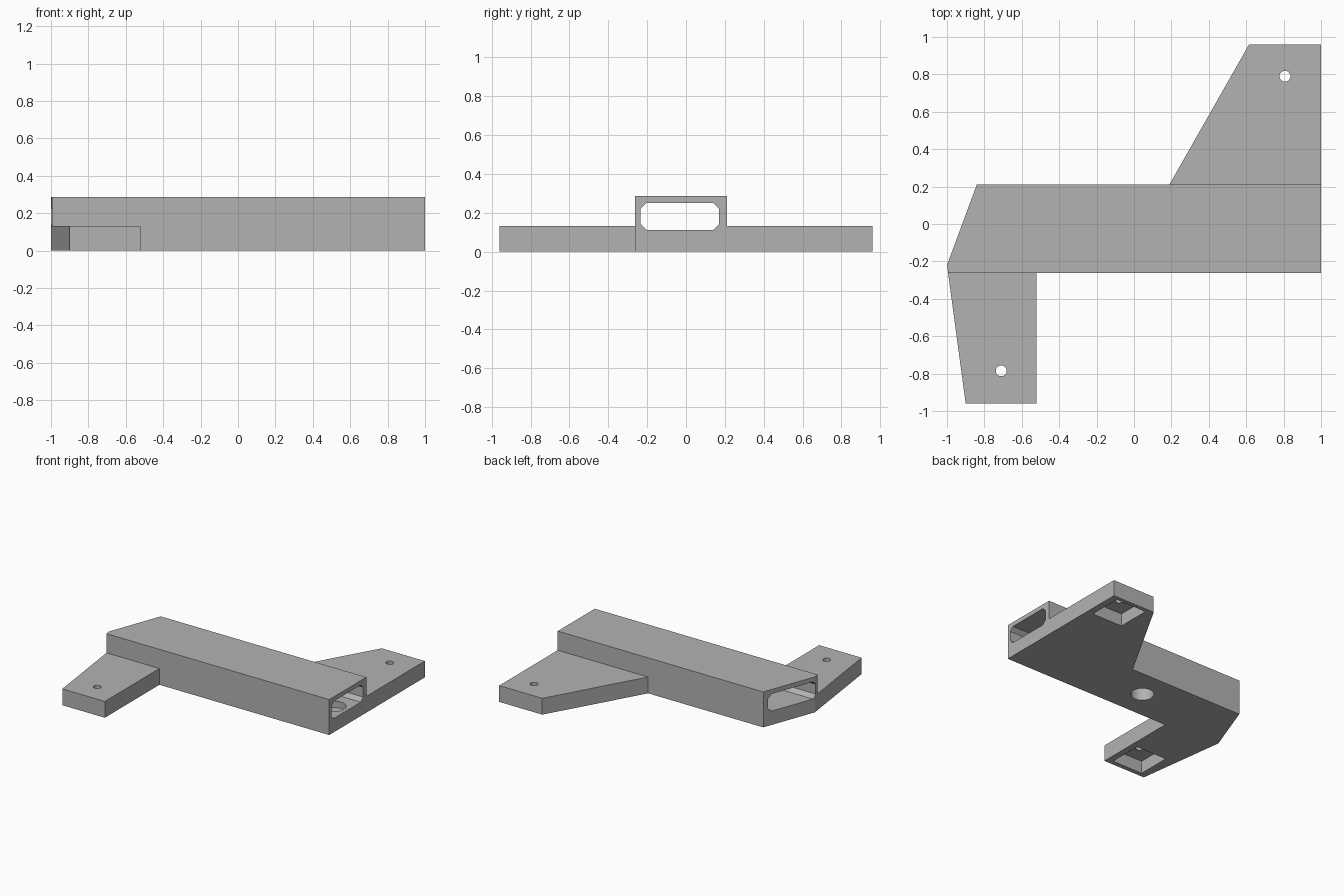
import bpy, bmesh, math
from mathutils import Matrix

if "Cube" in bpy.data.objects:
    bpy.data.objects.remove(bpy.data.objects["Cube"])

grey = bpy.data.materials.new("plain grey")
grey.diffuse_color = (0.45, 0.45, 0.45, 1)
grey.use_nodes = True
grey.node_tree.nodes["Principled BSDF"].inputs["Base Color"].default_value = grey.diffuse_color


def make_object(name, bm, helper=False):
    bmesh.ops.recalc_face_normals(bm, faces=bm.faces)
    mesh = bpy.data.meshes.new(name)
    bm.to_mesh(mesh)
    bm.free()
    mesh.materials.append(grey)
    obj = bpy.data.objects.new(name, mesh)
    bpy.context.collection.objects.link(obj)
    obj.hide_render = helper
    if helper:
        obj.hide_set(True)
        obj.display_type = 'WIRE'
    return obj


def prism(name, profile, vector, helper=False):
    """Extrude a closed 3D profile along a vector."""
    bm = bmesh.new()
    face = bm.faces.new([bm.verts.new(p) for p in profile])
    new = bmesh.ops.extrude_face_region(bm, geom=[face])["geom"]
    bmesh.ops.translate(bm, vec=vector,
                        verts=[v for v in new if isinstance(v, bmesh.types.BMVert)])
    return make_object(name, bm, helper)


def plate(name, outline, z0, z1, helper=False):
    return prism(name, [(x, y, z0) for x, y in outline], (0, 0, z1 - z0), helper)


def drill(name, x, y, z0, z1, r):
    bm = bmesh.new()
    bmesh.ops.create_cone(bm, cap_ends=True, segments=32, radius1=r, radius2=r,
                          depth=z1 - z0, matrix=Matrix.Translation((x, y, (z0 + z1) / 2)))
    return make_object(name, bm, True)


def combine(target, tool, operation):
    mod = target.modifiers.new(tool.name, 'BOOLEAN')
    mod.operation, mod.object, mod.solver = operation, tool, 'EXACT'


# Beam with a slanted left end
bracket = plate("bracket_beam", [(1, -.262), (1, .212), (-.84, .212), (-1, -.22),
                                 (-.994, -.262)], 0, .287)

# Low mounting wings, overlapping the beam slightly
front_wing = plate("front_wing", [(-.9, -.96), (-.52, -.96), (-.52, -.24),
                                  (-.98, -.24), (-.994, -.262)], 0, .132, True)
back_wing = plate("back_wing", [(.19, .212), (.202, .19), (1, .19), (1, .96),
                                (.615, .96)], 0, .132, True)
for wing in (front_wing, back_wing):
    combine(bracket, wing, 'UNION')

# Lengthwise tunnel with chamfered corners
y0, y1, z0, z1, c = -.233, .171, .112, .251, .03
section = [(y0 + c, z0), (y1 - c, z0), (y1, z0 + c), (y1, z1 - c),
           (y1 - c, z1), (y0 + c, z1), (y0, z1 - c), (y0, z0 + c)]
tunnel = prism("tunnel_cutter", [(-1.2, y, z) for y, z in section], (2.4, 0, 0), True)
combine(bracket, tunnel, 'DIFFERENCE')

# Screw holes with square pockets underneath each wing
for side, x, y in (("front", -.71, -.785), ("back", .807, .79)):
    h = .138
    pocket = plate(side + "_pocket_cutter", [(x - h, y - h), (x + h, y - h),
                                             (x + h, y + h), (x - h, y + h)], -.1, .102, True)
    combine(bracket, pocket, 'DIFFERENCE')
    combine(bracket, drill(side + "_screw_cutter", x, y, .05, .3, .029), 'DIFFERENCE')

# Round opening in the beam floor, and a blind recess near the right end
combine(bracket, drill("floor_hole_cutter", -.1, -.025, -.1, .18, .087), 'DIFFERENCE')
combine(bracket, drill("floor_recess_cutter", .88, -.03, .06, .18, .09), 'DIFFERENCE')
